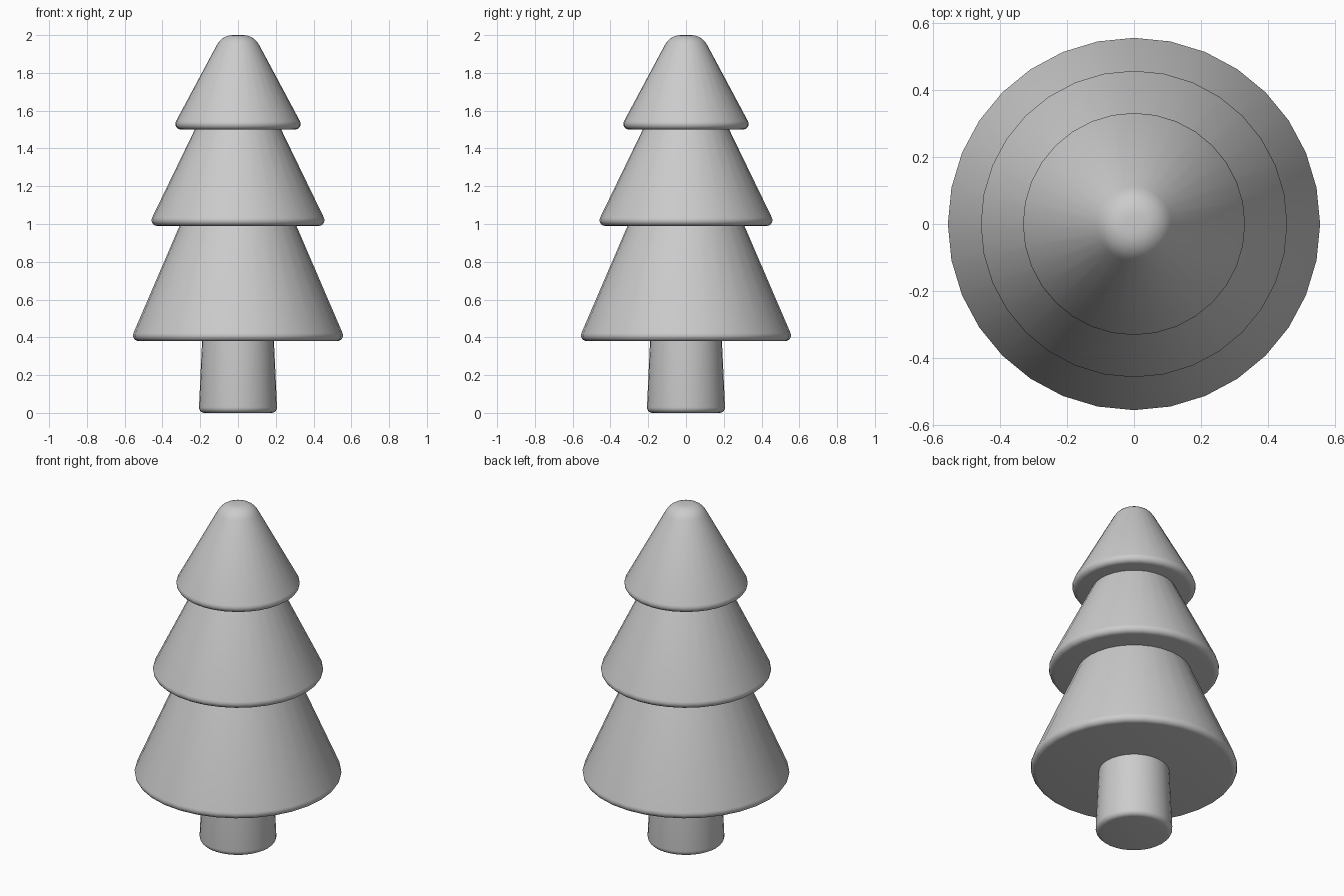
import bpy
import bmesh
import math
from mathutils import Vector

cube = bpy.data.objects.get("Cube")
if cube:
    bpy.data.objects.remove(cube, do_unlink=True)

SIDES = 32

# Single plain grey material
grey = bpy.data.materials.new("light grey")
grey.use_nodes = True
GREY = (0.6, 0.6, 0.6, 1)
grey.diffuse_color = GREY
grey.node_tree.nodes["Principled BSDF"].inputs["Base Color"].default_value = GREY


def rounded(before, corner, after, size, steps=5):
    """Replace a profile corner with an arc that starts `size` away from it."""
    p = Vector(corner)
    u = (Vector(before) - p).normalized()
    v = (Vector(after) - p).normalized()
    half = u.angle(v) / 2
    radius = size * math.tan(half)
    centre = p + (u + v).normalized() * size / math.cos(half)
    a = p + u * size - centre
    b = p + v * size - centre
    sweep = a.angle(b)
    return [centre + (a * math.sin(sweep * (1 - i / steps))
                      + b * math.sin(sweep * i / steps)) / math.sin(sweep)
            for i in range(steps + 1)]


def tapered_part(name, bottom, top, bottom_round, top_round=0):
    """Lathe a closed tapered solid; bottom and top are (radius, height)."""
    profile = rounded((0, bottom[1]), bottom, top, bottom_round)
    if top_round:
        profile += rounded(bottom, top, (0, top[1]), top_round)
    else:
        profile.append(Vector(top))

    bm = bmesh.new()
    rings = []
    for r, z in profile:
        rings.append([bm.verts.new((r * math.cos(t), r * math.sin(t), z))
                      for t in (math.tau * k / SIDES for k in range(SIDES))])
    for low, high in zip(rings, rings[1:]):
        for k in range(SIDES):
            n = (k + 1) % SIDES
            bm.faces.new((low[k], low[n], high[n], high[k]))
    bm.faces.new(rings[0][::-1])
    bm.faces.new(rings[-1])

    mesh = bpy.data.meshes.new(name)
    bm.to_mesh(mesh)
    bm.free()
    mesh.materials.append(grey)
    obj = bpy.data.objects.new(name, mesh)
    bpy.context.collection.objects.link(obj)
    bpy.ops.object.select_all(action="DESELECT")
    obj.select_set(True)
    bpy.context.view_layer.objects.active = obj
    bpy.ops.object.shade_smooth_by_angle(angle=math.radians(35))


# Trunk, then three stacked skirts of foliage that overlap inside each other
tapered_part("trunk", (0.208, 0), (0.187, 0.45), 0.03)
tapered_part("lower_foliage", (0.572, 0.38), (0.275, 1.07), 0.046)
tapered_part("middle_foliage", (0.476, 0.99), (0.19, 1.58), 0.048)
tapered_part("top_foliage", (0.352, 1.5), (0.084, 2), 0.05, 0.057)
